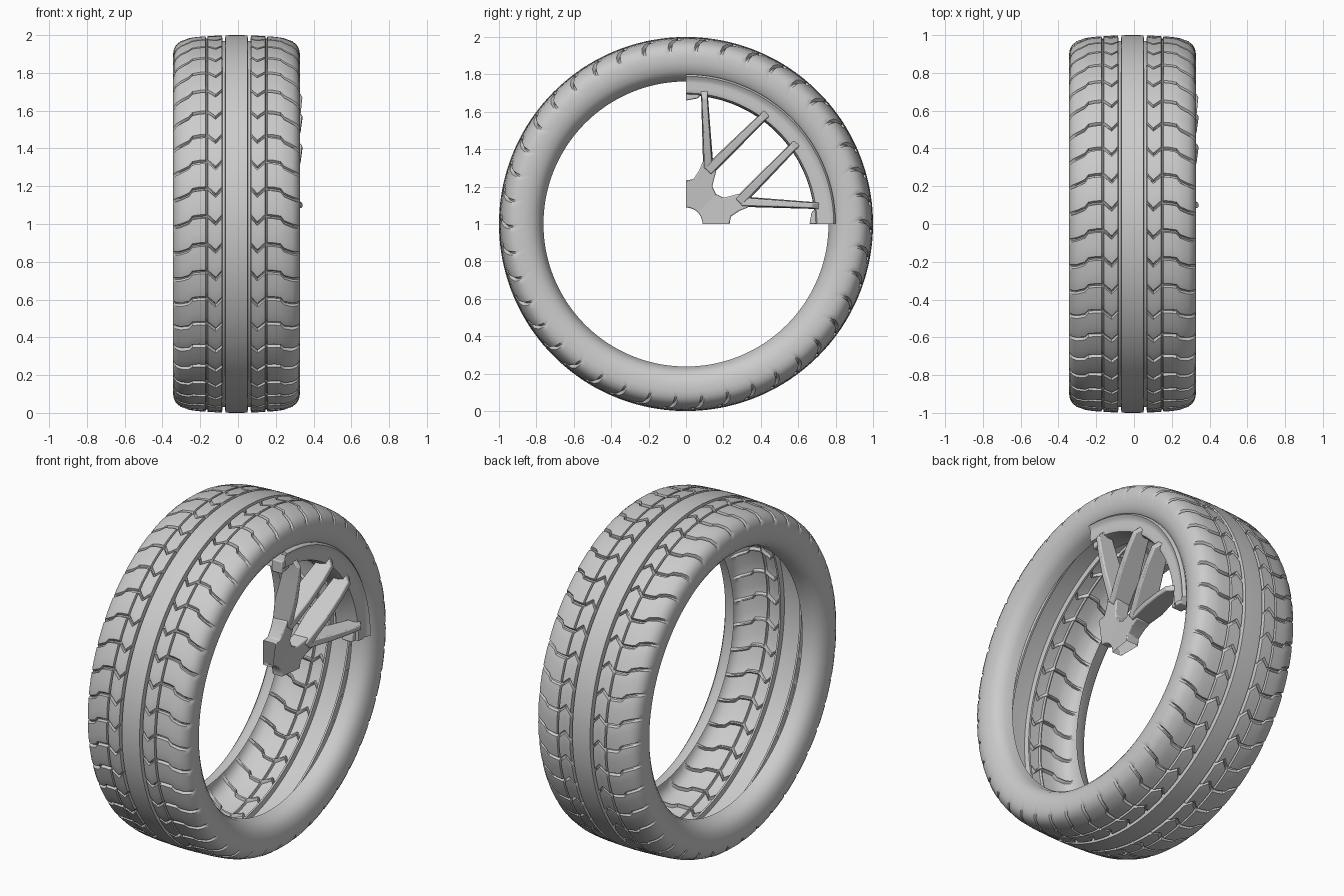
import bpy, bmesh, math
from mathutils import Vector

if "Cube" in bpy.data.objects:
    bpy.data.objects.remove(bpy.data.objects["Cube"])


def make(name, verts, faces, angle=35, bevel=0.0):
    me = bpy.data.meshes.new(name)
    me.from_pydata(verts, [], faces)
    bm = bmesh.new()
    bm.from_mesh(me)
    bmesh.ops.recalc_face_normals(bm, faces=bm.faces)
    bm.to_mesh(me)
    bm.free()
    ob = bpy.data.objects.new(name, me)
    bpy.context.collection.objects.link(ob)
    if bevel:
        m = ob.modifiers.new("soft_edges", 'BEVEL')
        m.width, m.segments, m.limit_method = bevel, 2, 'ANGLE'
    bpy.ops.object.select_all(action='DESELECT')
    ob.select_set(True)
    bpy.context.view_layer.objects.active = ob
    bpy.ops.object.shade_smooth_by_angle(angle=math.radians(angle))
    return ob


# Tyre: half profile rows (x, radius, sipe depth, chevron offset), mirrored in x
half = [(0.058, .999, 0, .03), (.062, .970, 0, .03), (.073, .970, 0, .03),
        (.077, .998, .018, .03), (.11, .997, .018, -.008), (.152, .995, .018, .03),
        (.155, .981, .006, .03), (.161, .981, .006, .03), (.164, .994, .018, .03),
        (.2, .991, .018, .028), (.234, .987, .018, .022), (.252, .983, .018, -.002),
        (.295, .968, .02, -.02), (.318, .95, .018, -.026), (.331, .927, .009, -.03),
        (.336, .90, 0, -.02), (.335, .86, 0, 0), (.324, .82, 0, 0), (.302, .79, 0, 0),
        (.27, .772, 0, 0), (.225, .762, 0, 0)]
rows = [(-x, r, d, c) for x, r, d, c in reversed(half)] + [(0, 1.0, 0, .03)] + half
pitch_steps = [(0, 0), (.035, 1), (.085, .9), (.14, .1), (.3, 0), (.48, 0), (.66, 0), (.84, 0)]
PITCHES = 42
cols = [((p + f) / PITCHES * math.tau, k) for p in range(PITCHES) for f, k in pitch_steps]
verts, faces = [], []
for phi, k in cols:
    for x, r, d, c in rows:
        a, rr = phi + c, r - d * k
        verts.append((x - .008, -rr * math.cos(a), 1 + rr * math.sin(a)))
n, m = len(rows), len(cols)
for i in range(m):
    j = (i + 1) % m
    faces += [(i*n + q, i*n + q + 1, j*n + q + 1, j*n + q) for q in range(n - 1)]
make("tyre", verts, faces, 40)

# Rim: a quarter-turn sweep of an open profile (x, radius)
rim = [(.27, .80), (.312, .80), (.322, .79), (.312, .775), (.305, .755), (.312, .725),
       (.305, .70), (.28, .69), (.22, .688), (.17, .69), (.15, .71), (.15, .74)]
N = 40
verts, faces = [], []
for i in range(N + 1):
    a = math.pi / 2 * i / N
    verts += [(x, r * math.cos(a), 1 + r * math.sin(a)) for x, r in rim]
n = len(rim)
for i in range(N):
    faces += [(i*n + q, i*n + q + 1, i*n + n + q + 1, i*n + n + q) for q in range(n - 1)]
make("rim_quarter", verts, faces, 50)


def both(name, build):
    # one copy as given, one mirrored about the 45 degree line (swap y and z)
    for side, swap in (("upper", False), ("lower", True)):
        verts, faces = build()
        make(name + "_" + side,
             [(x, (z if swap else y), 1 + (y if swap else z)) for x, y, z in verts],
             faces, 30, .006)


# Spokes: tapered bars dished towards the hub
def spoke(p0, p1, w0, w1):
    def build():
        a, b = Vector(p0), Vector(p1)
        d = (b - a).normalized()
        side = Vector((-d.y, d.x))
        verts, faces = [], []
        for t, front, back in ((-.08, .262, .16), (.35, .308, .18), (.7, .332, .22),
                               (.93, .341, .245), (1.04, .305, .25)):
            c = a.lerp(b, t)
            w = w0 + (w1 - w0) * t + (.012 if t > 1 else 0)
            for x, s in ((front, -.38), (front, .38), (back, .5), (back, -.5)):
                q = c + side * (w * s)
                verts.append((x, q.x, q.y))
        for i in range(4):
            faces += [(i*4 + q, i*4 + (q+1) % 4, i*4 + 4 + (q+1) % 4, i*4 + 4 + q)
                      for q in range(4)]
        faces += [(0, 1, 2, 3), (16, 17, 18, 19)]
        return verts, faces
    return build


both("outer_spoke", spoke((.118, .325), (.098, .70), .055, .036))
both("inner_spoke", spoke((.14, .305), (.425, .585), .06, .046))


# Hub: half of the quarter hub with its arm, front face dished to the bore
def hub():
    k = math.sqrt(.5)
    bore = [(.088 * math.sin(a), .088 * math.cos(a))
            for a in (math.pi / 4 * i / 5 for i in range(6))]
    outer = [(.16, .16), (.14, .2), (.162, .285), (.145, .345), (.09, .335),
             (.07, .285), (.04, .24), (0, .233)]
    pts = bore + outer
    n = len(pts)

    def front(p):
        return .228 + .13 * max(0, math.hypot(*p) - .09)
    verts = [(front(p), *p) for p in pts] + [(.165, *p) for p in pts]
    faces = [(0, 1, 2, 3, 4, 5, 6, 7, 12, 13), (7, 8, 9, 10, 11, 12)]
    faces += [tuple(i + n for i in f) for f in faces]
    faces += [(i, i + 1, n + i + 1, n + i) for i in range(n - 1) if i != 5]
    return verts, faces


both("hub", hub)


# Cut-off spoke ends at both edges of the rim quarter
def stub():
    pts = [(0, .66), (.065, .672), (.085, .70), (.085, .735), (0, .735)]
    verts = [(.29, *p) for p in pts] + [(.22, *p) for p in pts]
    faces = [(0, 1, 2, 3, 4), (5, 6, 7, 8, 9)]
    faces += [(i, (i+1) % 5, 5 + (i+1) % 5, 5 + i) for i in range(5)]
    return verts, faces


both("spoke_stub", stub)
